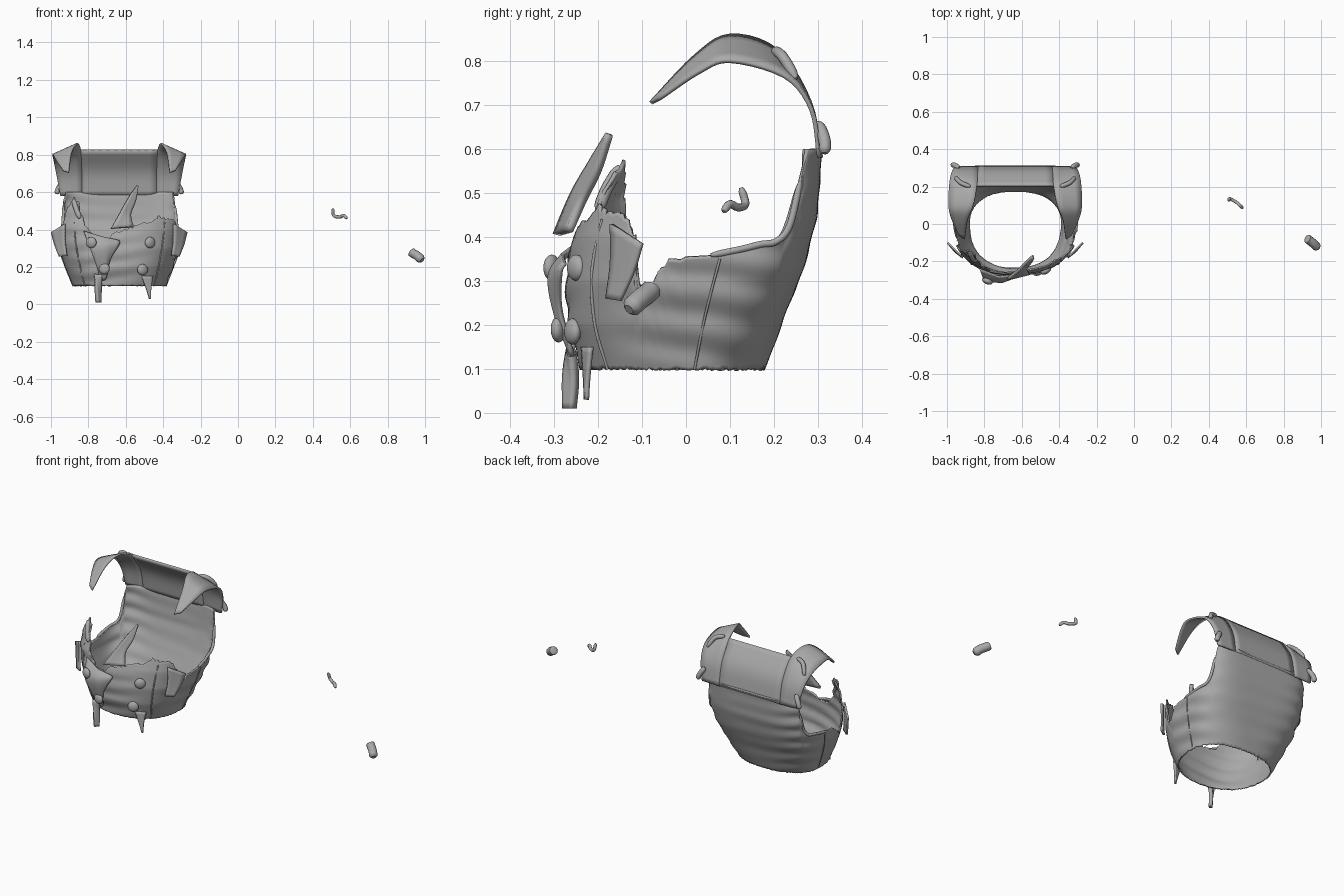
import bpy, bmesh, math, random
from mathutils import Vector

random.seed(4)
CX = -0.635  # garment centre line

if "Cube" in bpy.data.objects:
    bpy.data.objects.remove(bpy.data.objects["Cube"])

grey = bpy.data.materials.new("cloth grey")
grey.use_nodes = True
grey.diffuse_color = (0.4, 0.4, 0.4, 1)
node = next(n for n in grey.node_tree.nodes if n.type == "BSDF_PRINCIPLED")
node.inputs["Base Color"].default_value = grey.diffuse_color
node.inputs["Roughness"].default_value = 0.8


def lerp_keys(keys, t):
    for (t0, v0), (t1, v1) in zip(keys, keys[1:]):
        if t <= t1:
            return v0 + (v1 - v0) * max(0, (t - t0) / (t1 - t0))
    return keys[-1][1]


def finish(name, mesh, thick=0):
    obj = bpy.data.objects.new(name, mesh)
    bpy.context.collection.objects.link(obj)
    mesh.materials.clear()
    mesh.materials.append(grey)
    if thick:
        mod = obj.modifiers.new("cloth thickness", "SOLIDIFY")
        mod.thickness = thick
        mod.offset = 0
    bpy.ops.object.select_all(action="DESELECT")
    obj.select_set(True)
    bpy.context.view_layer.objects.active = obj
    bpy.ops.object.shade_smooth_by_angle(angle=math.radians(50))
    return obj


def grid(name, rows, closed=False, thick=0.008):
    bm = bmesh.new()
    vs = [[bm.verts.new(p) for p in r] for r in rows]
    pairs = list(zip(vs, vs[1:])) + ([(vs[-1], vs[0])] if closed else [])
    for a, b in pairs:
        for i in range(len(a) - 1):
            bm.faces.new((a[i], b[i], b[i + 1], a[i + 1]))
    bmesh.ops.recalc_face_normals(bm, faces=bm.faces)
    mesh = bpy.data.meshes.new(name)
    bm.to_mesh(mesh)
    bm.free()
    return finish(name, mesh, thick)


def smooth(pts, steps=5):
    # Catmull-Rom path through the points
    p = [Vector(q) for q in pts]
    p = [2 * p[0] - p[1]] + p + [2 * p[-1] - p[-2]]
    out = []
    for a, b, c, d in zip(p, p[1:], p[2:], p[3:]):
        for k in range(steps):
            t = k / steps
            out.append(0.5 * (2 * b + (c - a) * t + (2 * a - 5 * b + 4 * c - d) * t * t
                              + (3 * b - a - 3 * c + d) * t ** 3))
    return out + [p[-2]]


def ribbon(name, rails, side=1, across=4, thick=0.01):
    # Cloth sheet stretched between smooth rails, given relative to the centre line
    rails = [smooth([(CX + side * x, y, z) for x, y, z in r]) for r in rails]
    rows = []
    for a, b in zip(rails, rails[1:]):
        for k in range(across):
            rows.append([u.lerp(v, k / across) for u, v in zip(a, b)])
    return grid(name, rows + [rails[-1]], thick=thick)


def tube(name, pts, radius, taper=True):
    cu = bpy.data.curves.new(name, "CURVE")
    cu.dimensions = "3D"
    cu.bevel_depth = radius
    cu.bevel_resolution = 3
    cu.use_fill_caps = True
    path = smooth(pts, 6)
    sp = cu.splines.new("POLY")
    sp.points.add(len(path) - 1)
    for i, (pt, co) in enumerate(zip(sp.points, path)):
        pt.co = (*co, 1)
        e = min(i, len(path) - 1 - i)
        pt.radius = (0.5, 0.85, 1)[min(e, 2)] if taper else 1
    tmp = bpy.data.objects.new(name + " path", cu)
    bpy.context.collection.objects.link(tmp)
    bpy.context.view_layer.update()
    mesh = bpy.data.meshes.new_from_object(tmp.evaluated_get(bpy.context.evaluated_depsgraph_get()))
    bpy.data.objects.remove(tmp)
    return finish(name, mesh)


# Body cross-section by height
HALF = [(0.1, 0.245), (0.2, 0.285), (0.3, 0.32), (0.4, 0.335), (0.5, 0.335), (0.62, 0.32)]
BACK = [(0.1, 0.175), (0.16, 0.2), (0.22, 0.22), (0.33, 0.265), (0.45, 0.295), (0.62, 0.308)]
FRONT = [(0.1, 0.235), (0.2, 0.265), (0.3, 0.27), (0.4, 0.255), (0.5, 0.22), (0.6, 0.17)]


def surface(deg, z, out=0.0):
    t = math.radians(deg)
    c, s = math.cos(t), math.sin(t)
    n = 2.4 + (max(0, z - 0.1) * 7 if s > 0 else 0)
    depth = lerp_keys(BACK if s > 0 else FRONT, z)
    fold = 0.005 * math.sin(z * 75 + 2 * math.sin(2 * t)) * (0.5 + 0.5 * math.sin(3 * t + 1))
    g = 1 + fold * 3 + out / 0.3
    return Vector((CX + g * lerp_keys(HALF, z) * math.copysign(abs(c) ** (2 / n), c),
                   g * depth * math.copysign(abs(s) ** (2 / n), s), z))


# Torn upper edge of the body by direction, 90 is the back and 270 the front
TOP = [(0, 0.355), (15, 0.38), (30, 0.39), (38, 0.43), (45, 0.6), (135, 0.6), (142, 0.43),
       (150, 0.39), (165, 0.38), (180, 0.355), (194, 0.29), (200, 0.29), (202, 0.4), (210, 0.43),
       (218, 0.52), (226, 0.57), (232, 0.55), (240, 0.44), (250, 0.36), (262, 0.35), (270, 0.39),
       (282, 0.42), (295, 0.44), (305, 0.47), (317, 0.45), (328, 0.45), (338, 0.4), (340, 0.29),
       (346, 0.29), (353, 0.34), (360, 0.355)]
columns = []
for i in range(240):
    d = i * 1.5
    top = lerp_keys(TOP, d) + (random.uniform(-0.008, 0.008) if d > 190 else 0)
    low = 0.1 + random.uniform(-0.003, 0.003)
    columns.append([surface(d, low + (top - low) * k / 36) for k in range(37)])
grid("vest_body", columns, closed=True)

# Upper back and shoulder straps
outer = [(0.315, 0.303, 0.58), (0.335, 0.285, 0.69), (0.35, 0.225, 0.765), (0.355, 0.1, 0.8),
         (0.34, 0.03, 0.775), (0.30, -0.06, 0.715)]
inner = [(0.2, 0.307, 0.58), (0.2, 0.28, 0.71), (0.205, 0.205, 0.825), (0.225, 0.1, 0.858),
         (0.255, 0.02, 0.81), (0.27, -0.08, 0.705)]


def flip(rail):
    return [(-x, y, z) for x, y, z in rail]


ribbon("upper_back", [flip(inner[:3]), inner[:3]], across=10)
for side, label in ((1, "left"), (-1, "right")):
    ribbon(label + "_shoulder_strap", [inner, outer], side)
    # Torn flap at the front of each armhole
    ribbon(label + "_armhole_flap", [[(0.362, -0.1, 0.385), (0.345, -0.12, 0.32), (0.32, -0.15, 0.255)],
                                     [(0.29, -0.17, 0.43), (0.29, -0.17, 0.34), (0.28, -0.18, 0.26)]], side)
    # Frayed knots on the back seam and the shoulder
    tube(label + "_back_knot", [(CX + side * x, y, z) for x, y, z in
         ((0.3, 0.3, 0.66), (0.325, 0.315, 0.62), (0.335, 0.315, 0.59))], 0.014)
    tube(label + "_shoulder_knot", [(CX + side * x, y, z) for x, y, z in
         ((0.24, 0.2, 0.825), (0.29, 0.22, 0.81), (0.32, 0.25, 0.76))], 0.012)
    # Side, front and strap seams
    a = 90 - 90 * side
    tube(label + "_side_seam", [surface(a + side * 4, z, 0.004) for z in (0.1, 0.2, 0.28, 0.35)], 0.003, False)
    tube(label + "_front_seam", [surface(270 + side * d, z, 0.004) for d, z in
         ((45, 0.1), (43, 0.2), (41, 0.32), (42, 0.44))], 0.004, False)
    tube(label + "_armhole_hem", [surface(a + side * d, lerp_keys(TOP, (a + side * d) % 360), 0.002)
         for d in (2, 10, 20, 30, 37, 42)], 0.008)

# Overlapping front placket, torn lapel shard and lapel strip
ribbon("front_placket", [[(-0.19, -0.24, 0.39), (-0.16, -0.305, 0.31), (-0.12, -0.285, 0.2), (-0.1, -0.25, 0.13)],
                         [(-0.09, -0.28, 0.36), (-0.07, -0.31, 0.31), (-0.07, -0.295, 0.22), (-0.08, -0.26, 0.13)],
                         [(0.0, -0.275, 0.34), (0.0, -0.285, 0.32), (-0.05, -0.285, 0.24), (-0.07, -0.26, 0.14)]])
ribbon("lapel_shard", [[(-0.045, -0.295, 0.405), (0.01, -0.255, 0.5), (0.05, -0.215, 0.57), (0.092, -0.175, 0.635)],
                       [(0.075, -0.265, 0.415), (0.06, -0.235, 0.48), (0.085, -0.2, 0.55), (0.1, -0.175, 0.63)]], thick=0.018)
tube("lapel_strip", [(CX - 0.21, -0.2, 0.46), (CX - 0.23, -0.18, 0.51), (CX - 0.245, -0.15, 0.56)], 0.014)

# Hanging torn tails
ribbon("right_tail", [[(-0.135, -0.26, 0.16), (-0.125, -0.275, 0.08), (-0.12, -0.275, 0.01)],
                      [(-0.09, -0.265, 0.16), (-0.1, -0.25, 0.08), (-0.102, -0.255, 0.01)]], thick=0.02)
ribbon("left_tail", [[(0.12, -0.235, 0.15), (0.145, -0.23, 0.08), (0.16, -0.228, 0.03)],
                     [(0.18, -0.215, 0.15), (0.17, -0.222, 0.08), (0.168, -0.225, 0.03)]])

# Domed buttons
for name, x, y, z in (("upper_right", -0.15, -0.305, 0.33), ("upper_left", 0.165, -0.25, 0.33),
                      ("lower_right", -0.08, -0.29, 0.19), ("lower_left", 0.125, -0.258, 0.185)):
    bm = bmesh.new()
    bmesh.ops.create_uvsphere(bm, u_segments=20, v_segments=12, radius=0.03)
    facing = Vector((x * 0.9, y, 0)).to_track_quat("Z", "Y")
    for v in bm.verts:
        v.co.z *= 0.55
        v.co = facing @ v.co + Vector((CX + x, y, z))
    mesh = bpy.data.meshes.new(name)
    bm.to_mesh(mesh)
    bm.free()
    finish(name + "_button", mesh)

# Loose pieces lying apart from the garment
tube("loose_toggle", [(0.923, -0.078, 0.282), (0.935, -0.085, 0.273), (0.96, -0.105, 0.258), (0.985, -0.13, 0.235)], 0.024)
tube("loose_hook", [(0.507, 0.125, 0.512), (0.512, 0.135, 0.475), (0.545, 0.118, 0.467),
                    (0.565, 0.1, 0.475), (0.583, 0.085, 0.458)], 0.009)
